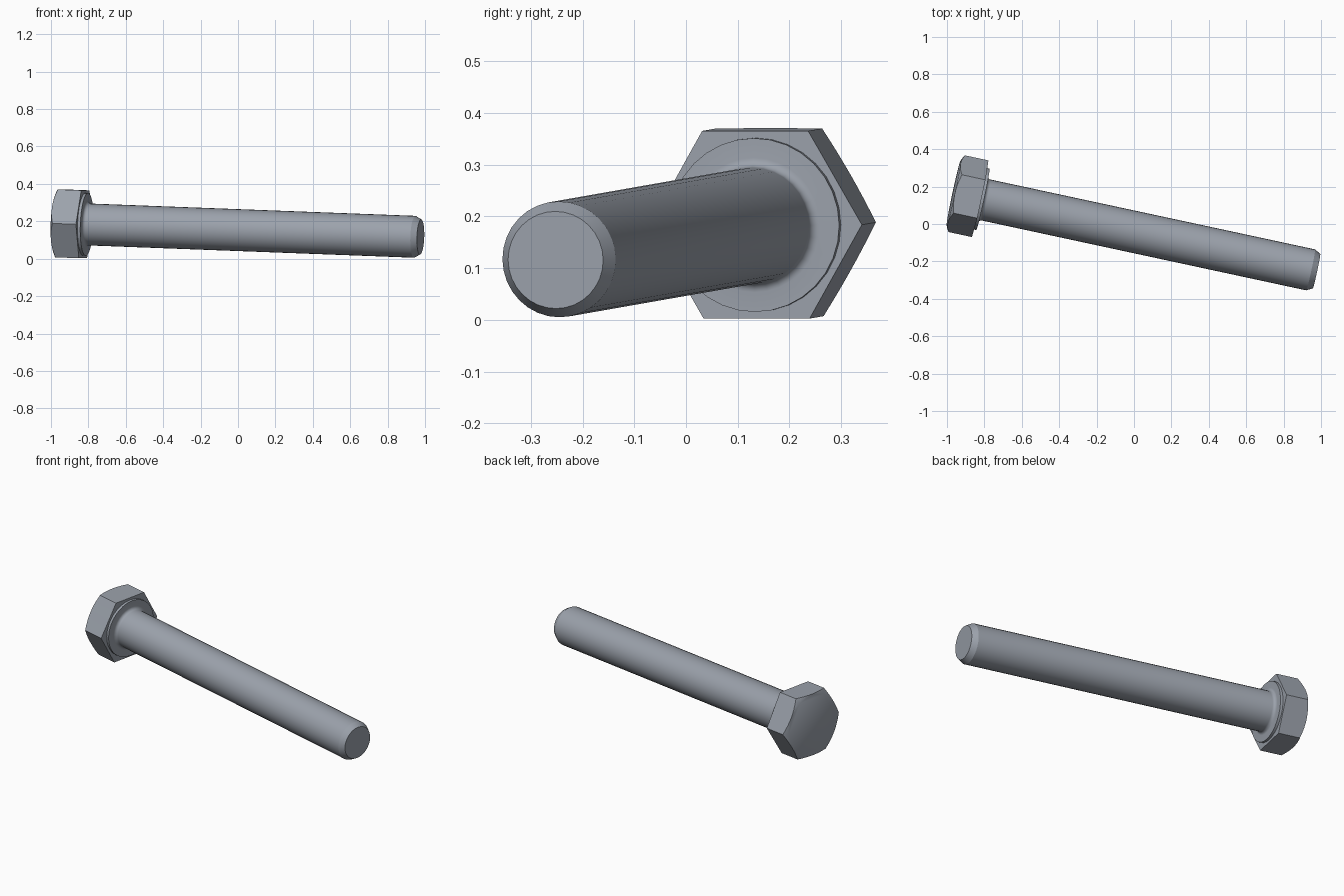
import bpy, bmesh, math
from mathutils import Vector, Matrix

cube = bpy.data.objects.get("Cube")
if cube:
    bpy.data.objects.remove(cube)

steel = bpy.data.materials.new("blue_grey_steel")
steel.use_nodes = True
colour = (0.33, 0.36, 0.41, 1)
steel.diffuse_color = colour
steel.node_tree.nodes["Principled BSDF"].inputs["Base Color"].default_value = colour

# Bolt frame: local z runs from the underside of the head to the tip
base = Vector((-0.8225, 0.135, 0.184))
tip = Vector((0.976, -0.252, 0.116))
axis = (tip - base).normalized()
length = (tip - base).length
side = Vector((-axis.y, axis.x, 0)).normalized()
up = axis.cross(side)
frame = Matrix.Translation(base) @ Matrix((side, up, axis)).transposed().to_4x4()


def loft(name, rings, count, smooth_angle):
    """Skin rings given as functions of angle returning (radius, height)."""
    bm = bmesh.new()
    loops = []
    for ring in rings:
        loop = []
        for i in range(count):
            a = math.tau * i / count
            r, z = ring(a)
            loop.append(bm.verts.new((r * math.cos(a), r * math.sin(a), z)))
        loops.append(loop)
    for lower, upper in zip(loops, loops[1:]):
        for i in range(count):
            j = (i + 1) % count
            bm.faces.new((lower[i], lower[j], upper[j], upper[i]))
    bm.faces.new(loops[0][::-1])
    bm.faces.new(loops[-1])
    bmesh.ops.recalc_face_normals(bm, faces=bm.faces)
    mesh = bpy.data.meshes.new(name)
    bm.to_mesh(mesh)
    bm.free()
    mesh.materials.append(steel)
    obj = bpy.data.objects.new(name, mesh)
    bpy.context.collection.objects.link(obj)
    obj.matrix_world = frame
    bpy.ops.object.select_all(action='DESELECT')
    obj.select_set(True)
    bpy.context.view_layer.objects.active = obj
    bpy.ops.object.shade_smooth_by_angle(angle=math.radians(smooth_angle))
    return obj


# Hexagonal head with a conical chamfer that leaves curved upper edges
flat, height = 0.1815, 0.145


def hexagon(a):
    return flat / math.cos(a % (math.pi / 3) - math.pi / 6)


def chamfer_drop(r):
    return (r - flat) * math.tan(math.radians(30))


loft("hex_head", [
    lambda a: (flat * 0.98, -height),
    lambda a: (hexagon(a), -height + chamfer_drop(hexagon(a))),
    lambda a: (hexagon(a), 0),
], 48, 35)

# Washer face, fillet, shank and chamfered tip as one turned part
radius, fillet, washer = 0.112, 0.018, 0.015
profile = [(0.168, -0.01), (0.168, washer)]
for k in range(7):
    a = math.pi / 2 * k / 6
    profile.append((radius + fillet * (1 - math.sin(a)),
                    washer + fillet * (1 - math.cos(a))))
profile += [(radius, length - 0.032), (0.094, length)]
loft("shank", [lambda a, p=p: p for p in profile], 32, 28)
